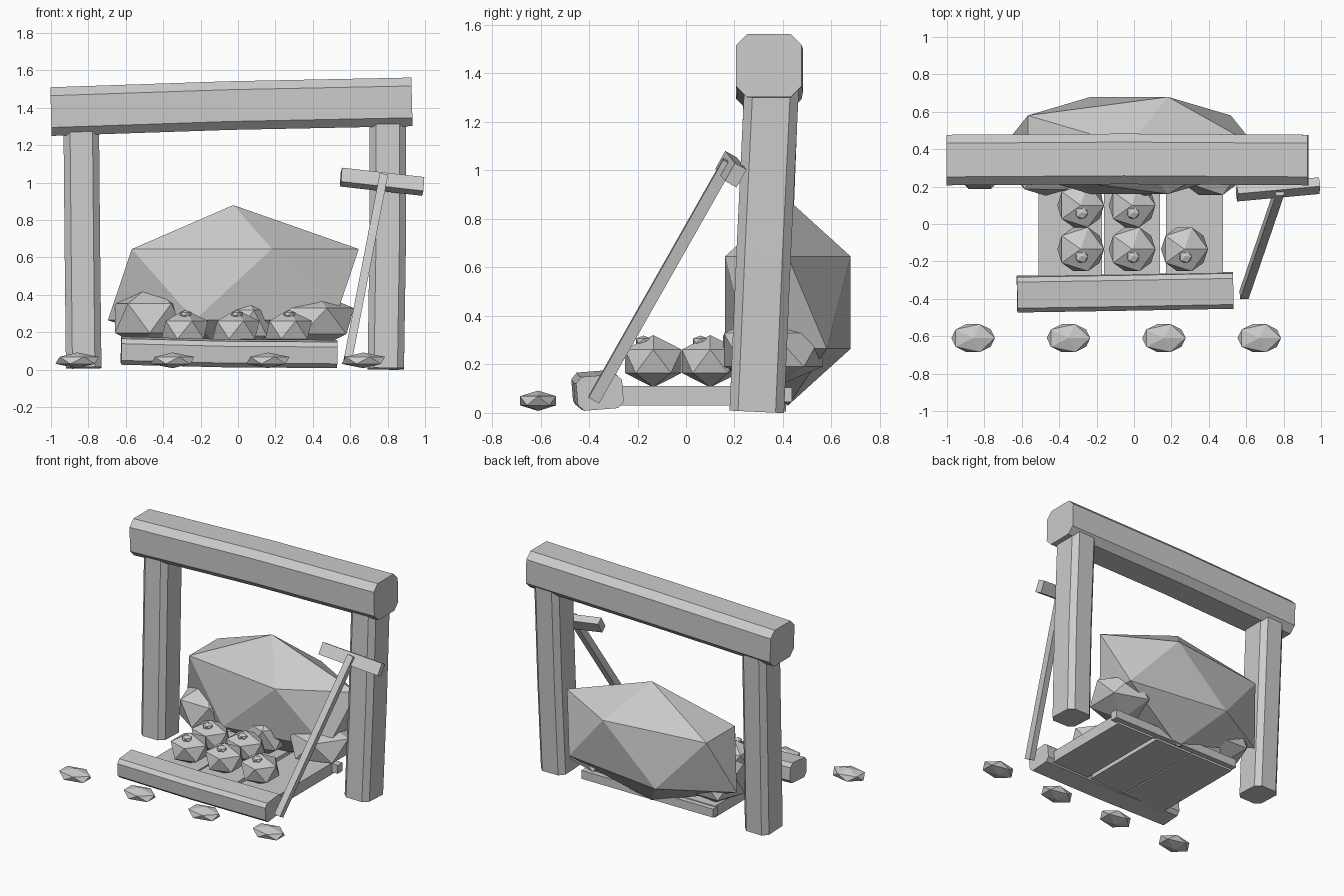
import bpy, bmesh
from mathutils import Vector, Matrix

if "Cube" in bpy.data.objects:
    bpy.data.objects.remove(bpy.data.objects["Cube"])

# One plain grey for every part
grey = bpy.data.materials.new("plain_grey")
grey.diffuse_color = (0.6, 0.6, 0.6, 1)
grey.use_nodes = True
grey.node_tree.nodes["Principled BSDF"].inputs["Base Color"].default_value = grey.diffuse_color


def finish(name, bm):
    bmesh.ops.recalc_face_normals(bm, faces=bm.faces)
    mesh = bpy.data.meshes.new(name)
    bm.to_mesh(mesh)
    bm.free()
    mesh.materials.append(grey)
    obj = bpy.data.objects.new(name, mesh)
    bpy.context.collection.objects.link(obj)
    return obj


def timber(name, points, width, height, chamfer, up=(0, 0, 1), roll=0.0):
    """Loft a chamfered rectangle through a few points."""
    pts = [Vector(p) for p in points]
    d = (pts[-1] - pts[0]).normalized()
    side = d.cross(Vector(up)).normalized()
    top = side.cross(d)
    rot = Matrix.Rotation(roll, 3, d)
    side, top = rot @ side, rot @ top
    a, b, c = width / 2, height / 2, chamfer
    if c > 0:
        prof = [(a, c - b), (a, b - c), (a - c, b), (c - a, b),
                (-a, b - c), (-a, c - b), (c - a, -b), (a - c, -b)]
    else:
        prof = [(a, -b), (a, b), (-a, b), (-a, -b)]
    bm = bmesh.new()
    rings = [[bm.verts.new(p + side * u + top * v) for u, v in prof] for p in pts]
    n = len(prof)
    for r, s in zip(rings, rings[1:]):
        for i in range(n):
            j = (i + 1) % n
            bm.faces.new((r[i], r[j], s[j], s[i]))
    bm.faces.new(rings[0])
    bm.faces.new(rings[-1])
    return finish(name, bm)


def rock(name, centre, radii, turn=0.0):
    """Squashed twenty-sided stone."""
    bm = bmesh.new()
    m = (Matrix.Translation(centre) @ Matrix.Diagonal((*radii, 1))
         @ Matrix.Rotation(turn, 4, 'Z'))
    bmesh.ops.create_icosphere(bm, subdivisions=1, radius=1, matrix=m)
    return finish(name, bm)


# Timber gateway
timber("lintel", [(-1, 0.342, 1.38), (-0.05, 0.348, 1.412), (0.93, 0.342, 1.432)],
       0.27, 0.26, 0.045)
timber("left_post", [(-0.825, 0.30, 0.01), (-0.832, 0.325, 0.65), (-0.838, 0.35, 1.3)],
       0.19, 0.225, 0.035, up=(0, 1, 0))
timber("right_post", [(0.79, 0.292, 0.005), (0.80, 0.32, 0.65), (0.80, 0.353, 1.34)],
       0.195, 0.225, 0.035, up=(0, 1, 0))

# Floor planks between a front sill and a thin back rail
for i, (x0, x1) in enumerate([(-0.51, -0.17), (-0.16, 0.14), (0.17, 0.475)]):
    x = (x0 + x1) / 2
    timber(f"floor_plank_{i + 1}", [(x, -0.33, 0.07), (x, 0.40, 0.07)],
           x1 - x0, 0.08, 0)
timber("front_sill", [(-0.625, -0.375, 0.102), (-0.07, -0.366, 0.088), (0.53, -0.355, 0.084)],
       0.19, 0.14, 0.025, roll=0.08)
timber("back_rail", [(-0.52, 0.41, 0.075), (0.52, 0.41, 0.075)], 0.055, 0.06, 0)

# Boulder and the rocks at its foot
rock("boulder", (-0.025, 0.42, 0.455), (0.75, 0.305, 0.425))
rock("left_rock", (-0.47, 0.33, 0.275), (0.22, 0.20, 0.175), 0.3)
rock("middle_rock", (0.04, 0.28, 0.25), (0.16, 0.15, 0.155))
rock("right_rock", (0.41, 0.36, 0.26), (0.235, 0.24, 0.155))

# Round sacks with a small tied knot
spots = [(x, -0.135) for x in (-0.285, -0.01, 0.27)] + [(x, 0.10) for x in (-0.285, -0.01)]
for i, (x, y) in enumerate(spots):
    rock(f"sack_{i + 1}", (x, y, 0.213), (0.14, 0.138, 0.108))
    rock(f"sack_knot_{i + 1}", (x + 0.005, y - 0.04, 0.297), (0.037, 0.037, 0.022))

# Row of flat ground stones
for i in range(4):
    rock(f"ground_stone_{i + 1}", (-0.86 + 0.51 * i, -0.61, 0.05), (0.13, 0.088, 0.042))

# Pickaxe leaning on the right post
timber("pick_handle", [(0.588, -0.38, 0.055), (0.778, 0.175, 1.035)],
       0.045, 0.05, 0, up=(0, 1, 0))
timber("pick_head", [(0.55, 0.165, 1.03), (0.99, 0.205, 0.98)],
       0.055, 0.085, 0, up=(0.2, 0.5, 0.85))
